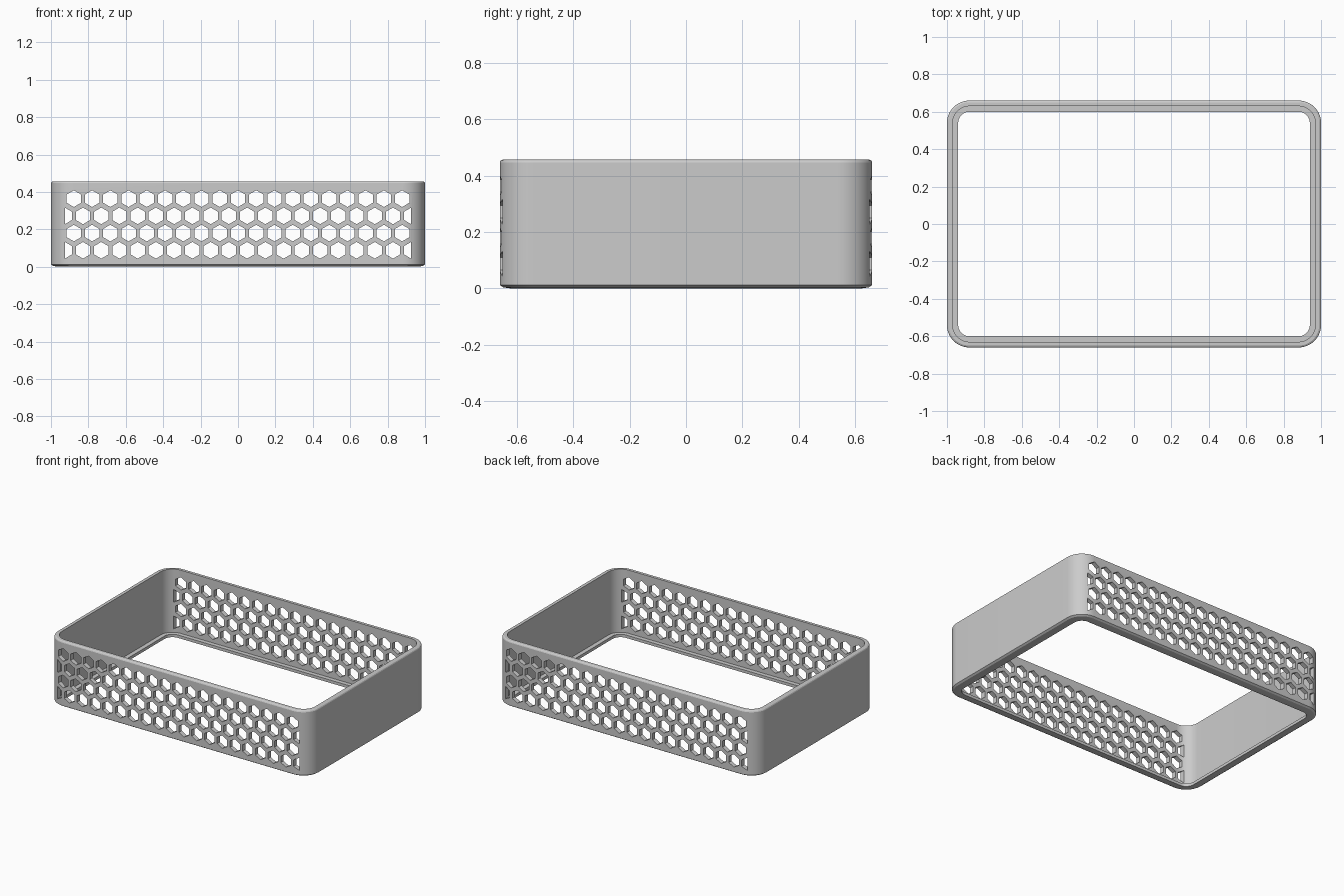
import bpy, bmesh, math

cube = bpy.data.objects.get("Cube")
if cube:
    bpy.data.objects.remove(cube, do_unlink=True)

HALF_X, HALF_Y, HEIGHT, RADIUS = 1.0, 0.66, 0.457, 0.12
PITCH, HEX_R, CLIP = 0.0975, 0.0445, 0.926


def rounded_ring(bm, inset, z, steps=12):
    """Rounded rectangle of vertices, pulled inward by inset."""
    r = RADIUS - inset
    ring = []
    for corner, (sx, sy) in enumerate([(1, 1), (-1, 1), (-1, -1), (1, -1)]):
        for i in range(steps + 1):
            a = math.pi / 2 * (corner + i / steps)
            ring.append(bm.verts.new((sx * (HALF_X - RADIUS) + r * math.cos(a),
                                      sy * (HALF_Y - RADIUS) + r * math.sin(a), z)))
    return ring


def make_object(name, bm):
    bmesh.ops.recalc_face_normals(bm, faces=bm.faces)
    mesh = bpy.data.meshes.new(name)
    bm.to_mesh(mesh)
    bm.free()
    obj = bpy.data.objects.new(name, mesh)
    bpy.context.collection.objects.link(obj)
    return obj


# Wall section (inset, height): eased outer edges, thin wall, inner bottom lip
section = [(0.04, 0), (0.012, 0.004), (0, 0.012), (0, HEIGHT - 0.01),
           (0.003, HEIGHT - 0.004), (0.01, HEIGHT), (0.03, HEIGHT),
           (0.03, 0.02), (0.06, 0.02), (0.06, 0)]
bm = bmesh.new()
rings = [rounded_ring(bm, inset, z) for inset, z in section]
for a, b in zip(rings, rings[1:] + rings[:1]):
    for i in range(len(a)):
        j = (i + 1) % len(a)
        bm.faces.new((a[i], a[j], b[j], b[i]))
frame = make_object("perforated_frame", bm)

# Hexagonal hole cutters, staggered by row and trimmed at the panel ends
bm = bmesh.new()
for row in range(4):
    z = 0.088 + 0.092 * row
    shift = 0 if row % 2 else 0.5
    for k in range(-9 if row % 2 else -10, 10):
        x = (k + shift) * PITCH
        pts = [(x + HEX_R * math.sin(i * math.pi / 3),
                z + HEX_R * math.cos(i * math.pi / 3)) for i in range(6)]
        pts = [(max(-CLIP, min(CLIP, px)), pz) for px, pz in pts]
        # Drop the points that trimming has folded onto a straight edge
        trimmed = [p for p in pts if abs(p[0]) == CLIP]
        if len(trimmed) > 2:
            ends = (min(trimmed, key=lambda p: p[1]), max(trimmed, key=lambda p: p[1]))
            pts = [p for p in pts if p not in trimmed or p in ends]
        face = bm.faces.new([bm.verts.new((px, -1, pz)) for px, pz in pts])
        extruded = bmesh.ops.extrude_face_region(bm, geom=[face], use_keep_orig=True)
        moved = [v for v in extruded["geom"] if isinstance(v, bmesh.types.BMVert)]
        bmesh.ops.translate(bm, verts=moved, vec=(0, 2, 0))
cutter = make_object("hole_cutter", bm)
cutter.hide_render = True

# Cut the holes through the front and back walls
cut = frame.modifiers.new("holes", 'BOOLEAN')
cut.operation, cut.solver, cut.object = 'DIFFERENCE', 'EXACT', cutter
bpy.ops.object.select_all(action='DESELECT')
frame.select_set(True)
bpy.context.view_layer.objects.active = frame
bpy.ops.object.modifier_apply(modifier=cut.name)
bpy.data.objects.remove(cutter, do_unlink=True)
bpy.ops.object.shade_smooth_by_angle(angle=math.radians(25))

# Plain grey
grey = bpy.data.materials.new("plain_grey")
grey.use_nodes = True
colour = (0.6, 0.6, 0.6, 1)
grey.diffuse_color = colour
grey.node_tree.nodes["Principled BSDF"].inputs["Base Color"].default_value = colour
frame.data.materials.clear()
frame.data.materials.append(grey)
